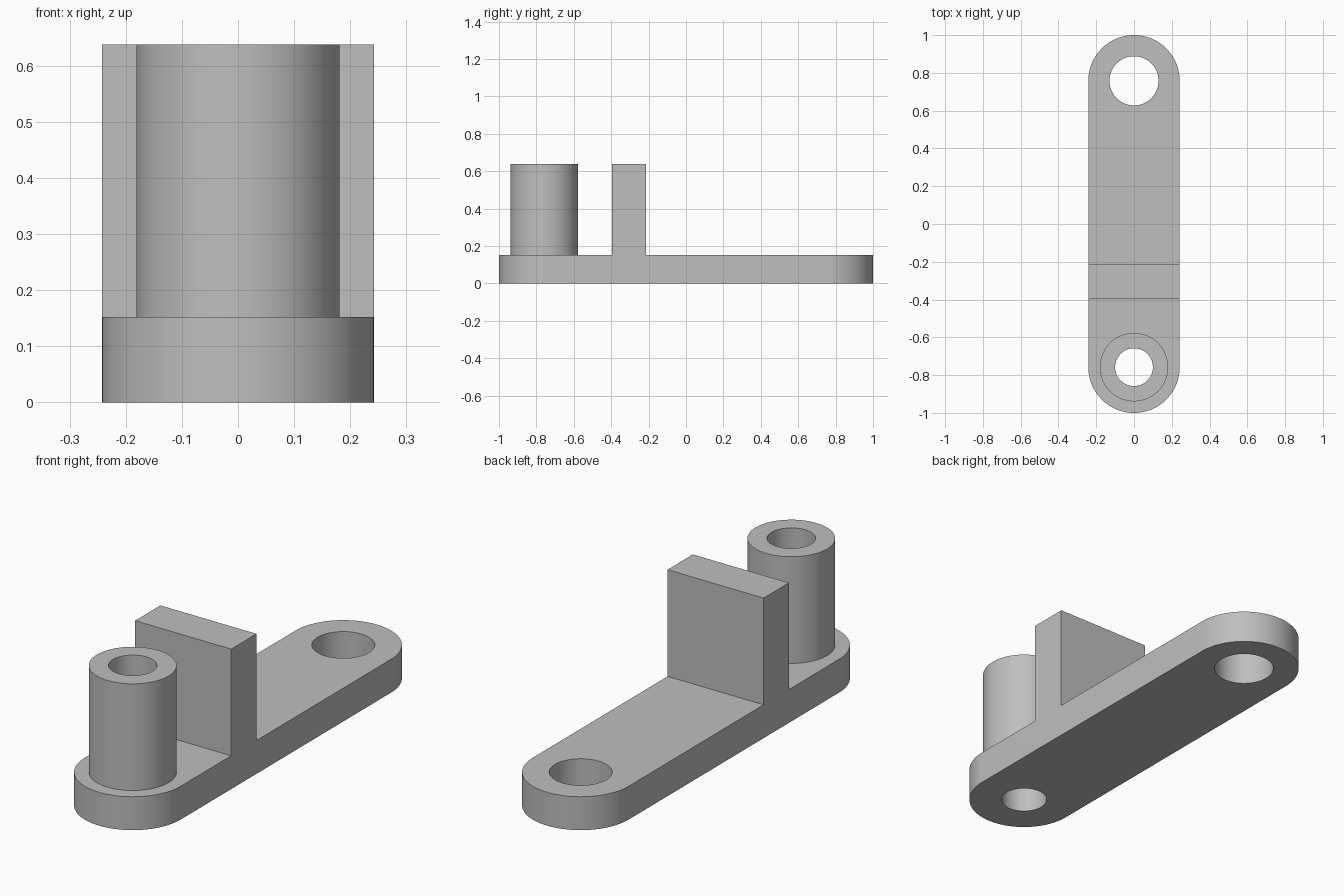
import bpy
import bmesh
from math import cos, sin, pi, radians

old = bpy.data.objects.get("Cube")
if old:
    bpy.data.objects.remove(old, do_unlink=True)

# Overall dimensions
HALF_W = 0.242          # half width of the plate
PIN_Y = 1 - HALF_W      # distance of both hole centres from the middle
PLATE_H = 0.152
TOP_H = 0.638
SEG = 96

grey = bpy.data.materials.new("plain grey")
grey.use_nodes = True
colour = (0.52, 0.52, 0.52, 1)
grey.diffuse_color = colour
grey.node_tree.nodes["Principled BSDF"].inputs["Base Color"].default_value = colour


def prism(name, outline, z0, z1):
    """Extrude a closed xy outline from z0 to z1."""
    bm = bmesh.new()
    base = bm.faces.new([bm.verts.new((x, y, z0)) for x, y in outline])
    out = bmesh.ops.extrude_face_region(bm, geom=[base])
    verts = [v for v in out["geom"] if isinstance(v, bmesh.types.BMVert)]
    bmesh.ops.translate(bm, verts=verts, vec=(0, 0, z1 - z0))
    bmesh.ops.recalc_face_normals(bm, faces=bm.faces)
    mesh = bpy.data.meshes.new(name)
    bm.to_mesh(mesh)
    bm.free()
    mesh.materials.append(grey)
    obj = bpy.data.objects.new(name, mesh)
    bpy.context.collection.objects.link(obj)
    return obj


def arc(cy, r, start, sweep, n):
    return [(r * cos(start + sweep * i / n), cy + r * sin(start + sweep * i / n))
            for i in range(n + 1)]


def circle(cy, r):
    return arc(cy, r, 0, 2 * pi, SEG)[:-1]


def combine(target, tool, operation):
    """Apply a boolean and discard the tool."""
    mod = target.modifiers.new(tool.name, "BOOLEAN")
    mod.operation = operation
    mod.solver = "EXACT"
    mod.object = tool
    bpy.context.view_layer.objects.active = target
    bpy.ops.object.modifier_apply(modifier=mod.name)
    bpy.data.objects.remove(tool, do_unlink=True)


# Rounded base plate
stadium = arc(PIN_Y, HALF_W, 0, pi, SEG // 2) + arc(-PIN_Y, HALF_W, pi, pi, SEG // 2)
link = prism("link_plate", stadium, 0, PLATE_H)

# Upright block across the full plate width
y0, y1 = -0.395, -0.213
block = prism("upright_block", [(-HALF_W, y0), (HALF_W, y0), (HALF_W, y1), (-HALF_W, y1)],
              PLATE_H / 2, TOP_H)
combine(link, block, "UNION")

# Tall round boss at the front
combine(link, prism("boss", circle(-PIN_Y, 0.181), PLATE_H / 2, TOP_H), "UNION")

# Bores through the boss and the back end
for name, y, r in (("boss_bore", -PIN_Y, 0.1), ("back_bore", PIN_Y, 0.13)):
    combine(link, prism(name, circle(y, r), -1, 1), "DIFFERENCE")

# Smooth the round walls, keep edges sharp
bpy.ops.object.select_all(action="DESELECT")
link.select_set(True)
bpy.context.view_layer.objects.active = link
bpy.ops.object.shade_smooth_by_angle(angle=radians(30))
